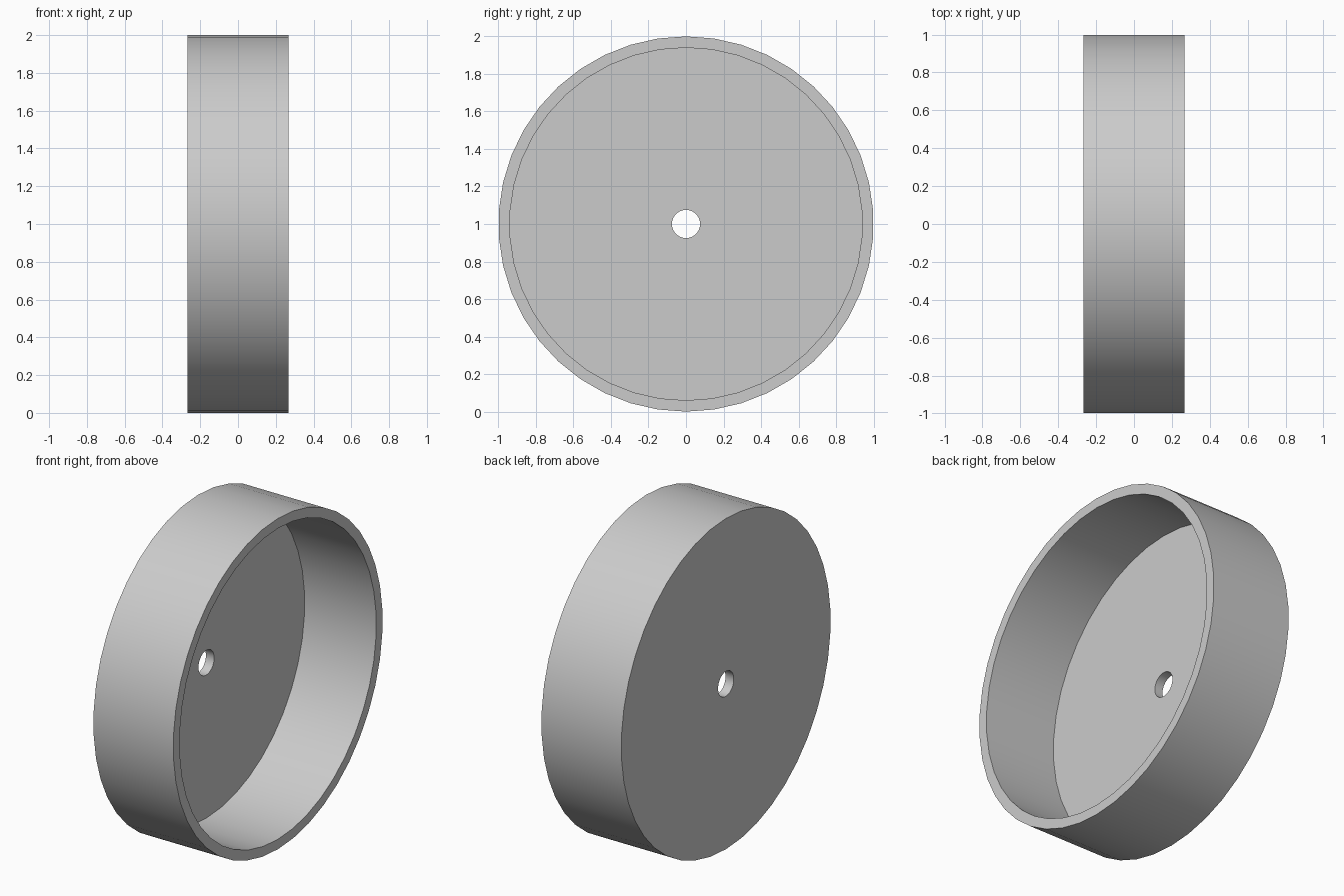
import bpy
import bmesh
import math

SEGMENTS = 42
HALF_WIDTH = 0.267
BASE = 0.055        # thickness of the closed wall
OUTER, INNER, BORE = 1.0, 0.94, 0.075

cube = bpy.data.objects.get("Cube")
if cube:
    bpy.data.objects.remove(cube, do_unlink=True)

# Single light grey material
grey = bpy.data.materials.new("light_grey")
grey.use_nodes = True
colour = (0.6, 0.6, 0.6, 1.0)
grey.diffuse_color = colour
grey.node_tree.nodes["Principled BSDF"].inputs["Base Color"].default_value = colour

# Closed cross-section of the cup as (x, radius), turned about the x axis
floor_x = -HALF_WIDTH + BASE
profile = [
    (-HALF_WIDTH, BORE), (-HALF_WIDTH, OUTER), (HALF_WIDTH, OUTER),
    (HALF_WIDTH, INNER), (floor_x, INNER), (floor_x, BORE),
]

bm = bmesh.new()
rings = []
for x, r in profile:
    ring = []
    for i in range(SEGMENTS):
        a = math.tau * i / SEGMENTS
        ring.append(bm.verts.new((x, r * math.sin(a), 1 + r * math.cos(a))))
    rings.append(ring)

# Bridge neighbouring rings, the last one back to the first
for k, ring in enumerate(rings):
    following = rings[(k + 1) % len(rings)]
    for i in range(SEGMENTS):
        j = (i + 1) % SEGMENTS
        bm.faces.new((ring[i], ring[j], following[j], following[i]))
bmesh.ops.recalc_face_normals(bm, faces=bm.faces)

mesh = bpy.data.meshes.new("round_cup")
bm.to_mesh(mesh)
bm.free()
mesh.materials.append(grey)
cup = bpy.data.objects.new("round_cup", mesh)
bpy.context.collection.objects.link(cup)

# Smooth round walls, sharp rims
bpy.ops.object.select_all(action="DESELECT")
cup.select_set(True)
bpy.context.view_layer.objects.active = cup
bpy.ops.object.shade_smooth_by_angle(angle=math.radians(30))
